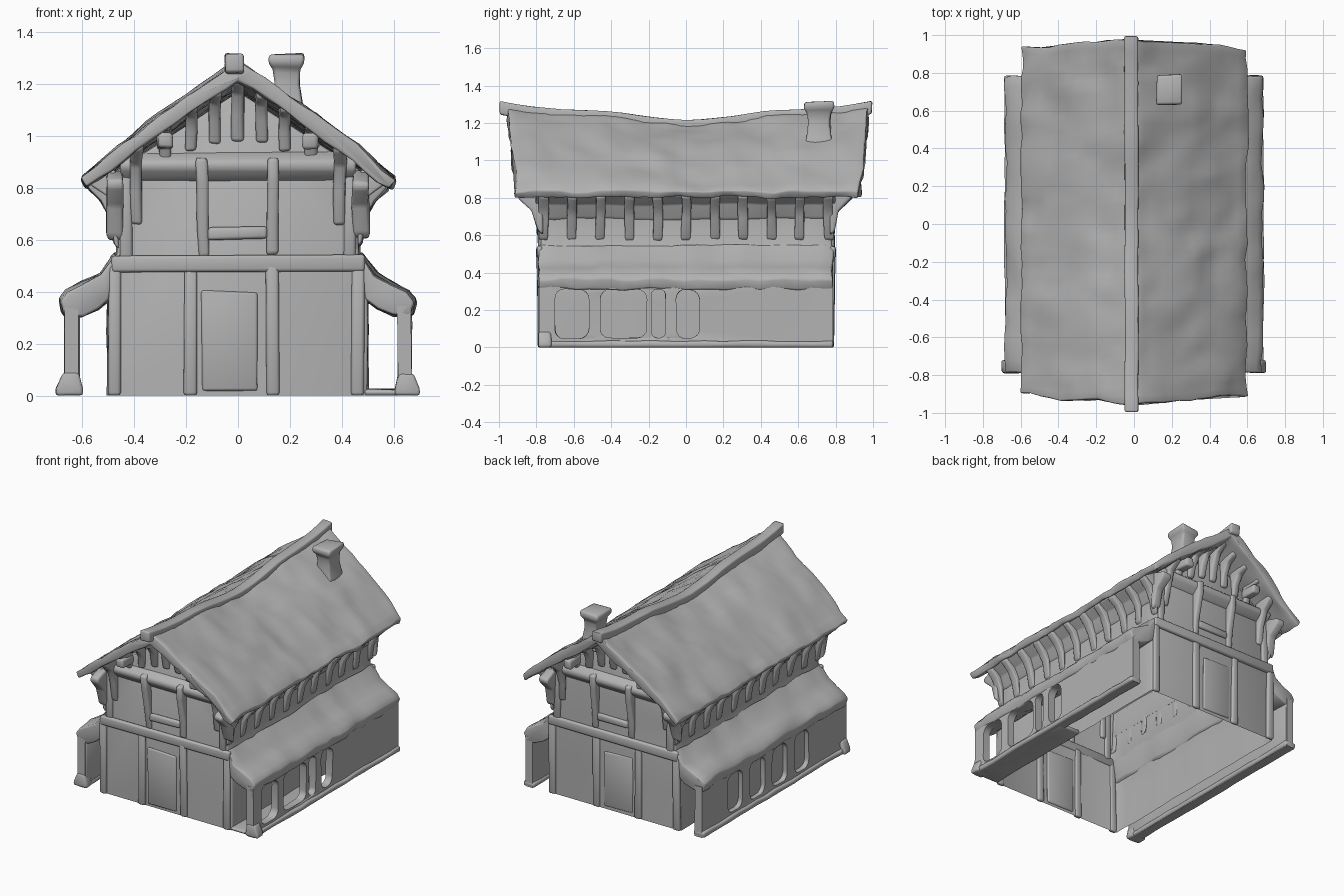
import bpy, bmesh, math
from mathutils import noise

cube = bpy.data.objects.get("Cube")
if cube:
    bpy.data.objects.remove(cube, do_unlink=True)

GREY = (0.45, 0.45, 0.45, 1)
stone = bpy.data.materials.new("plain grey")
stone.use_nodes = True
stone.diffuse_color = GREY
stone.node_tree.nodes["Principled BSDF"].inputs["Base Color"].default_value = GREY


def finish(name, bm, bevel=0.012, wobble=0.009, open_bottom=False):
    """Soften the edges, weather the surface and link the part."""
    if open_bottom:
        low = [f for f in bm.faces if all(v.co.z < 0.001 for v in f.verts)]
        bmesh.ops.delete(bm, geom=low, context='FACES')
    bmesh.ops.recalc_face_normals(bm, faces=bm.faces)
    if bevel:
        sharp = [e for e in bm.edges if e.calc_face_angle(0) > 0.5]
        bmesh.ops.bevel(bm, geom=sharp, offset=bevel, segments=2, profile=0.5,
                        affect='EDGES', clamp_overlap=True)
    for v in bm.verts:
        push = (noise.noise_vector(v.co * 6) + noise.noise_vector(v.co * 15) * 0.5) * wobble
        if v.co.z < 0.015:
            push.z = 0
        v.co += push
        v.co.z = max(v.co.z, 0)
    mesh = bpy.data.meshes.new(name)
    bm.to_mesh(mesh)
    bm.free()
    mesh.materials.append(stone)
    mesh.shade_smooth()
    mesh.set_sharp_from_angle(angle=math.radians(55))
    obj = bpy.data.objects.new(name, mesh)
    bpy.context.collection.objects.link(obj)


def loft(name, rings, **kw):
    """Skin a row of closed rings and cap both ends."""
    bm = bmesh.new()
    rows = [[bm.verts.new(p) for p in ring] for ring in rings]
    n = len(rows[0])
    for a, b in zip(rows, rows[1:]):
        for i in range(n):
            j = (i + 1) % n
            bm.faces.new((a[i], a[j], b[j], b[i]))
    bm.faces.new(rows[0])
    bm.faces.new(rows[-1])
    finish(name, bm, **kw)


def prism(name, pts, axis, a, b, segs=1, **kw):
    """Run a profile along x or y from a to b."""
    rings = []
    for k in range(segs + 1):
        t = a + (b - a) * k / segs
        rings.append([(u, t, v) if axis == 'Y' else (t, u, v) for u, v in pts])
    loft(name, rings, **kw)


def box(name, x, y, z, segs=1, **kw):
    rect = [(x[0], z[0]), (x[1], z[0]), (x[1], z[1]), (x[0], z[1])]
    prism(name, rect, 'Y', y[0], y[1], segs, **kw)


def rounded(y0, y1, z0, z1, r):
    """Outline of an opening with round corners."""
    pts = []
    corners = [(y1 - r, z1 - r), (y0 + r, z1 - r), (y0 + r, z0 + r), (y1 - r, z0 + r)]
    for q, (cy, cz) in enumerate(corners):
        for k in range(5):
            a = math.pi / 2 * (q + k / 4)
            pts.append((cy + r * math.cos(a), cz + r * math.sin(a)))
    return pts


def pierced_wall(name, x0, x1, outer, holes):
    bm = bmesh.new()
    for loop in [outer] + holes:
        vs = [bm.verts.new((x0, u, v)) for u, v in loop]
        for i, v in enumerate(vs):
            bm.edges.new((v, vs[(i + 1) % len(vs)]))
    bmesh.ops.triangle_fill(bm, use_beauty=True, use_dissolve=False, edges=bm.edges[:])
    out = bmesh.ops.extrude_face_region(bm, geom=bm.faces[:])
    moved = [g for g in out["geom"] if isinstance(g, bmesh.types.BMVert)]
    bmesh.ops.translate(bm, vec=(x1 - x0, 0, 0), verts=moved)
    finish(name, bm, bevel=0, wobble=0.006)


# Hollow house body with a jettied gable shape
half = [(0.50, 0), (0.50, 0.25), (0.50, 0.46), (0.465, 0.54), (0.465, 0.70), (0.475, 0.86)]
body = half + [(0, 1.17)] + [(-x, z) for x, z in reversed(half)]
prism("house_body", body, 'Y', -0.775, 0.775, 16, bevel=0.01, open_bottom=True)


# Sagging roof
def ridge_z(y):
    dip = math.sin(math.pi / 2 * min(1, abs(y) / 0.5)) ** 2
    return 1.215 + 0.048 * dip + 0.055 * y ** 4


def roof_z(t, y):
    return 0.835 + (ridge_z(y) - 0.855) * (1 - t) + 0.024 * math.sin(math.pi * t)


STEPS = 12
rings = []
for k in range(49):
    w = -1 + k / 24
    top, under = [], []
    for i in range(-STEPS, STEPS + 1):
        t = abs(i) / STEPS
        y = w * (0.97 - 0.055 * t) + 0.013
        x = 0.602 * i / STEPS
        z = roof_z(t, y)
        top.append((x, y, z))
        under.append((x * 0.97, y, z - 0.07 + 0.035 * t ** 4))
    rings.append(top + under[::-1])
loft("roof", rings, bevel=0.008, wobble=0.017)

# Ridge pole following the sag
rings = []
for k in range(25):
    y = -0.995 + 1.99 * k / 24
    z = ridge_z(y)
    rings.append([(-0.05, y, z - 0.07), (0.022, y, z - 0.07), (0.022, y, z), (-0.05, y, z)])
loft("ridge_pole", rings, bevel=0.01, wobble=0.005)

# Chimney with a flared cap
rings = []
for z, h in [(1.06, 0.07), (1.12, 0.06), (1.2, 0.05), (1.25, 0.054), (1.275, 0.07), (1.312, 0.068)]:
    rings.append([(0.19 + sx * h, 0.71 + sy * h * 1.1, z)
                  for sx, sy in [(-1, -1), (1, -1), (1, 1), (-1, 1)]])
loft("chimney", rings, bevel=0.012)

# Curved brackets and coving under the long eaves
for s, side in [(1, "left"), (-1, "right")]:
    rib = [(0.46, 0.57), (0.475, 0.59), (0.495, 0.69), (0.53, 0.75), (0.575, 0.795),
           (0.575, 0.83), (0.47, 0.87)]
    cove = [(0.46, 0.68), (0.475, 0.70), (0.50, 0.765), (0.565, 0.81), (0.565, 0.83), (0.47, 0.87)]
    prism(side + "_eave_cove", [(s * x, z) for x, z in cove], 'Y', -0.8, 0.8, 16)
    for k in range(11):
        y = -0.76 + 1.52 * k / 10
        prism(side + "_eave_bracket", [(s * x, z) for x, z in rib], 'Y',
              y - 0.025, y + 0.025)

# Timber work on both gables
for s, end in [(-1, "front"), (1, "back")]:
    def span(a, b):
        return (s * a, s * b)

    def cut_out(name, profile, x0, x1):
        prism(end + name, [(s * y, z) for y, z in profile], 'X', x0, x1)

    box(end + "_floor_beam", (-0.49, 0.49), span(0.765, 0.797), (0.475, 0.54))
    cut_out("_collar_beam", [(0.765, 0.82), (0.79, 0.84), (0.82, 0.87), (0.82, 0.90), (0.765, 0.94)],
            -0.45, 0.45)
    for x in (-0.475, -0.185, 0.135, 0.465):
        box(end + "_lower_post", (x - 0.025, x + 0.025), span(0.765, 0.793), (0, 0.5))
    for x in (-0.43, 0.43):
        box(end + "_upper_post", (x - 0.025, x + 0.025), span(0.765, 0.79), (0.52, 0.86))
    for x in (-0.135, 0.135):
        cut_out("_window_post", [(0.765, 0.53), (0.79, 0.54), (0.795, 0.65), (0.83, 0.82),
                                 (0.835, 0.915), (0.765, 0.92)], x - 0.022, x + 0.022)
    box(end + "_window_sill", (-0.115, 0.115), span(0.765, 0.795), (0.60, 0.65))
    box(end + "_door", (-0.14, 0.075), span(0.765, 0.785), (0.02, 0.40))
    # Curved struts carrying the overhanging roof
    for x, low in [(-0.39, 0.66), (-0.28, 0.90), (-0.18, 0.94), (-0.09, 0.97), (0, 0.98),
                   (0.09, 0.97), (0.18, 0.94), (0.28, 0.90), (0.39, 0.66)]:
        high = roof_z(abs(x) / 0.602, 0.85) - 0.04
        rise = high - low
        cut_out("_gable_strut", [(0.765, low), (0.79, low), (0.805, low + rise * 0.4),
                                 (0.84, low + rise * 0.72), (0.91, high - 0.03),
                                 (0.91, high), (0.765, high)], x - 0.023, x + 0.023)
    # Corner brackets and purlin ends
    for m in (-1, 1):
        cut_out("_corner_bracket", [(0.765, 0.60), (0.79, 0.62), (0.82, 0.73), (0.89, 0.80),
                                    (0.89, 0.83), (0.765, 0.87)], m * 0.44, m * 0.505)
        box(end + "_purlin_end", (m * 0.25, m * 0.31), span(0.765, 0.89), (0.95, 1.01))

# Lean-to aisles along both sides
aisle = [(0.47, 0.55), (0.53, 0.468), (0.60, 0.43), (0.655, 0.40), (0.683, 0.365),
         (0.668, 0.31), (0.60, 0.31), (0.54, 0.335), (0.49, 0.37)]
openings = {
    1: [(-0.70, -0.52), (-0.46, -0.21), (-0.185, -0.11), (-0.05, 0.07)],
    -1: [(-0.38, -0.22), (-0.14, 0.02), (0.10, 0.26), (0.34, 0.50)],
}
for s, side in [(1, "left"), (-1, "right")]:
    prism(side + "_aisle_roof", [(s * x, z) for x, z in aisle], 'Y', -0.785, 0.785, 24,
          bevel=0.01, wobble=0.016)
    holes = [rounded(a, b, 0.05, 0.31, min(0.05, (b - a) * 0.42)) for a, b in openings[s]]
    outer = [(-0.785, 0), (0.785, 0), (0.785, 0.345), (-0.785, 0.345)]
    pierced_wall(side + "_aisle_wall", s * 0.615, s * 0.667, outer, holes)
    box(side + "_aisle_sill", (s * 0.605, s * 0.685), (-0.785, 0.785), (0, 0.035), 16)
    foot = [(0.60, 0), (0.70, 0), (0.698, 0.03), (0.67, 0.09), (0.612, 0.09), (0.60, 0.03)]
    prism(side + "_aisle_front_foot", [(s * x, z) for x, z in foot], 'Y', -0.79, -0.72)
box("right_aisle_wall_backing", (-0.635, -0.61), (-0.78, 0.78), (0, 0.33), 8)
box("left_aisle_floor", (0.49, 0.66), (-0.78, 0.05), (0, 0.025), 6)
